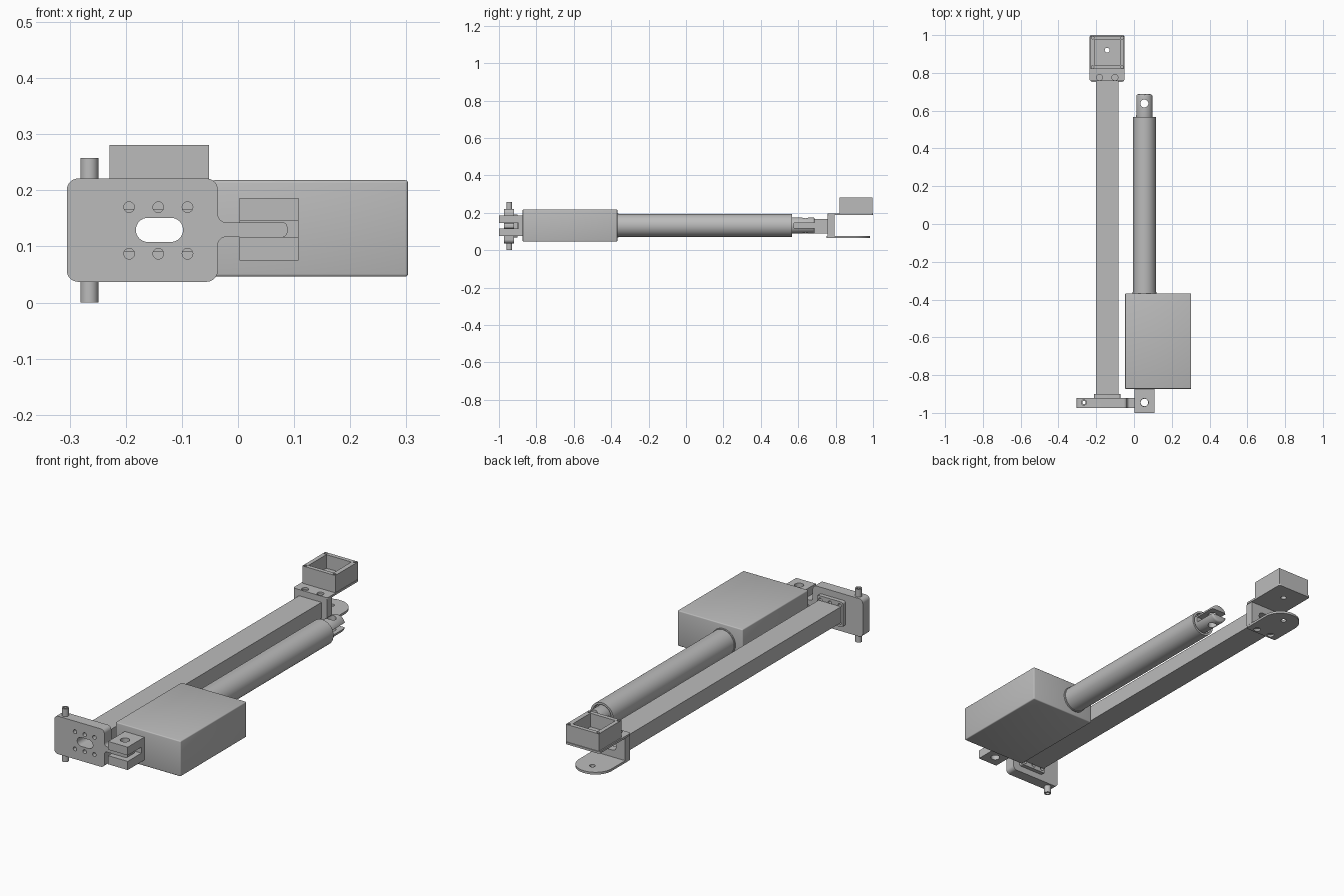
import bpy
import bmesh
import math
from mathutils import Vector

old = bpy.data.objects.get("Cube")
if old:
    bpy.data.objects.remove(old, do_unlink=True)

grey = bpy.data.materials.new("plain_grey")
grey.use_nodes = True
GREY = (0.5, 0.5, 0.5, 1)
grey.diffuse_color = GREY
grey.node_tree.nodes["Principled BSDF"].inputs["Base Color"].default_value = GREY


def rounded(corners):
    """Turn (x, y, radius) corners into an outline with arcs."""
    out = []
    for i, (x, y, r) in enumerate(corners):
        p = Vector((x, y))
        if not r:
            out.append(p)
            continue
        a = (Vector(corners[i - 1][:2]) - p).normalized()
        b = (Vector(corners[(i + 1) % len(corners)][:2]) - p).normalized()
        half = a.angle(b) / 2
        centre = p + (a + b).normalized() * r / math.sin(half)
        start = p + a * r / math.tan(half) - centre
        end = p + b * r / math.tan(half) - centre
        sweep = math.atan2(start.x * end.y - start.y * end.x, start.dot(end))
        steps = 16 if r > 0.05 else 8
        for k in range(steps + 1):
            t = sweep * k / steps
            c, s = math.cos(t), math.sin(t)
            out.append(centre + Vector((c * start.x - s * start.y,
                                        s * start.x + c * start.y)))
    return out


def prism(name, outline, axis, lo, hi):
    """Extrude an outline along y (outline in xz) or z (outline in xy)."""
    def place(p, d):
        return (p.x, d, p.y) if axis == "Y" else (p.x, p.y, d)
    bm = bmesh.new()
    face = bm.faces.new([bm.verts.new(place(p, lo)) for p in outline])
    new = bmesh.ops.extrude_face_region(bm, geom=[face])["geom"]
    shift = Vector(place(Vector((0, 0)), hi - lo))
    bmesh.ops.translate(bm, vec=shift,
                        verts=[v for v in new if isinstance(v, bmesh.types.BMVert)])
    bmesh.ops.recalc_face_normals(bm, faces=bm.faces)
    mesh = bpy.data.meshes.new(name)
    bm.to_mesh(mesh)
    bm.free()
    mesh.materials.append(grey)
    obj = bpy.data.objects.new(name, mesh)
    bpy.context.collection.objects.link(obj)
    return obj


def box(name, x, y, z, r=0, axis="Z"):
    u, depth = (y, z) if axis == "Z" else (z, y)
    corners = [(x[0], u[0], r), (x[1], u[0], r), (x[1], u[1], r), (x[0], u[1], r)]
    return prism(name, rounded(corners), axis, *depth)


def rod(name, a, b, r, axis, lo, hi, n=32):
    ring = [Vector((a + r * math.cos(2 * math.pi * k / n),
                    b + r * math.sin(2 * math.pi * k / n))) for k in range(n)]
    return prism(name, ring, axis, lo, hi)


def apply(obj, mod):
    with bpy.context.temp_override(object=obj, active_object=obj):
        bpy.ops.object.modifier_apply(modifier=mod.name)


def cut(obj, *cutters):
    for c in cutters:
        mod = obj.modifiers.new("cut", "BOOLEAN")
        mod.operation, mod.solver, mod.object = "DIFFERENCE", "EXACT", c
        apply(obj, mod)
        bpy.data.objects.remove(c, do_unlink=True)


def bevel(obj, width, segments=3):
    mod = obj.modifiers.new("bevel", "BEVEL")
    mod.width, mod.segments, mod.limit_method = width, segments, "ANGLE"
    apply(obj, mod)


def hole(x, y, r, lo, hi):
    return rod("hole", x, y, r, "Z", lo, hi, 24)


def slot():
    return box("slot", (-0.182, -0.098), (-1, 1), (0.108, 0.151), 0.0213, "Y")


BEAM_X, ARM_X, PIN_X, PIN_Y = -0.142, 0.055, -0.265, -0.945

# Mounting plate with its hinge tongue
plate = prism("mounting_plate", rounded([
    (-0.305, 0.037, 0.02), (-0.036, 0.037, 0.02), (-0.036, 0.117, 0.015),
    (0.088, 0.117, 0.009), (0.088, 0.143, 0.009), (-0.036, 0.143, 0.015),
    (-0.036, 0.221, 0.02), (-0.305, 0.221, 0.02)]), "Y", -0.973, -0.92)
collar = box("beam_collar", (-0.212, -0.072), (-0.92, -0.9), (0.068, 0.19), 0.01, "Y")
for part in (plate, collar):
    cut(part, slot())
    for dx in (-0.052, 0, 0.052):
        for z in (0.087, 0.17):
            cut(part, rod("bolt_hole", BEAM_X + dx, z, 0.0095, "Y", -1, -0.85, 20))
cut(plate, hole(PIN_X, PIN_Y, 0.015, 0, 0.3), hole(ARM_X, PIN_Y, 0.02, 0, 0.3))

# Hollow pivot pin
pin = rod("pivot_pin", PIN_X, PIN_Y, 0.016, "Z", 0, 0.258)
cut(pin, hole(PIN_X, PIN_Y, 0.009, -0.1, 0.4))

# Hollow beam
beam = box("beam", (-0.202, -0.082), (-0.9, 0.757), (0.09, 0.167))
cut(beam, box("bore", (-0.192, -0.092), (-1, 1), (0.1, 0.157)))

# End bracket: web, top flange, rounded bottom flange
web = box("bracket_web", (-0.23, -0.053), (0.757, 0.795), (0.075, 0.187))
cut(web, slot())
top = box("bracket_top", (-0.235, -0.05), (0.757, 1), (0.187, 0.197), 0.01)
bottom = prism("bracket_bottom", rounded([
    (-0.23, 0.752, 0.01), (-0.054, 0.752, 0.01),
    (-0.054, 0.985, 0.0875), (-0.23, 0.985, 0.0875)]), "Z", 0.064, 0.075)
for flange in (top, bottom):
    cut(flange, hole(BEAM_X, 0.92, 0.013, 0, 0.3))
    for dx in (-0.041, 0.041):
        cut(flange, hole(BEAM_X + dx, 0.776, 0.016, 0, 0.3))

# Open tray on the bracket
tray = box("tray", (-0.229, -0.052), (0.82, 0.996), (0.197, 0.281))
cut(tray, box("cavity", (-0.209, -0.075), (0.84, 0.976), (0.215, 0.3)),
    hole(BEAM_X, 0.92, 0.013, 0, 0.3))
for x in (-0.219, -0.063):
    for y in (0.831, 0.986):
        cut(tray, hole(x, y, 0.007, 0.25, 0.3))
ring = rod("tray_boss", BEAM_X, 0.92, 0.024, "Z", 0.215, 0.222)
cut(ring, hole(BEAM_X, 0.92, 0.013, 0, 0.3))

# Motor housing
housing = box("motor_housing", (-0.047, 0.303), (-0.873, -0.367), (0.046, 0.218))
bevel(housing, 0.005)

# Front clevis
clevis = box("front_clevis", (0.003, 0.108), (-1, -0.873), (0.075, 0.186))
cut(clevis, box("gap", (-0.1, 0.2), (-1.1, -0.895), (0.117, 0.146)),
    hole(ARM_X, PIN_Y, 0.021, 0, 0.3))

# Actuator tube with a recessed mouth
tube = rod("actuator_tube", ARM_X, 0.132, 0.061, "Y", -0.37, 0.567, 48)
cut(tube, rod("mouth", ARM_X, 0.132, 0.051, "Y", 0.545, 0.7, 48))
neck = rod("tube_neck", ARM_X, 0.132, 0.064, "Y", -0.37, -0.36, 48)

# Forked rod end
fork = rod("rod_fork", ARM_X, 0.132, 0.044, "Y", 0.54, 0.687, 48)
bevel(fork, 0.009)
cut(fork, box("gap", (-0.1, 0.2), (0.577, 0.8), (0.119, 0.145)),
    hole(ARM_X, 0.638, 0.021, 0, 0.3))

# Smooth the round surfaces, keep the edges sharp
bpy.ops.object.select_all(action="DESELECT")
for obj in (plate, collar, pin, beam, web, top, bottom, tray, ring, housing,
            clevis, tube, neck, fork):
    obj.select_set(True)
    bpy.context.view_layer.objects.active = obj
bpy.ops.object.shade_smooth_by_angle(angle=math.radians(30))
